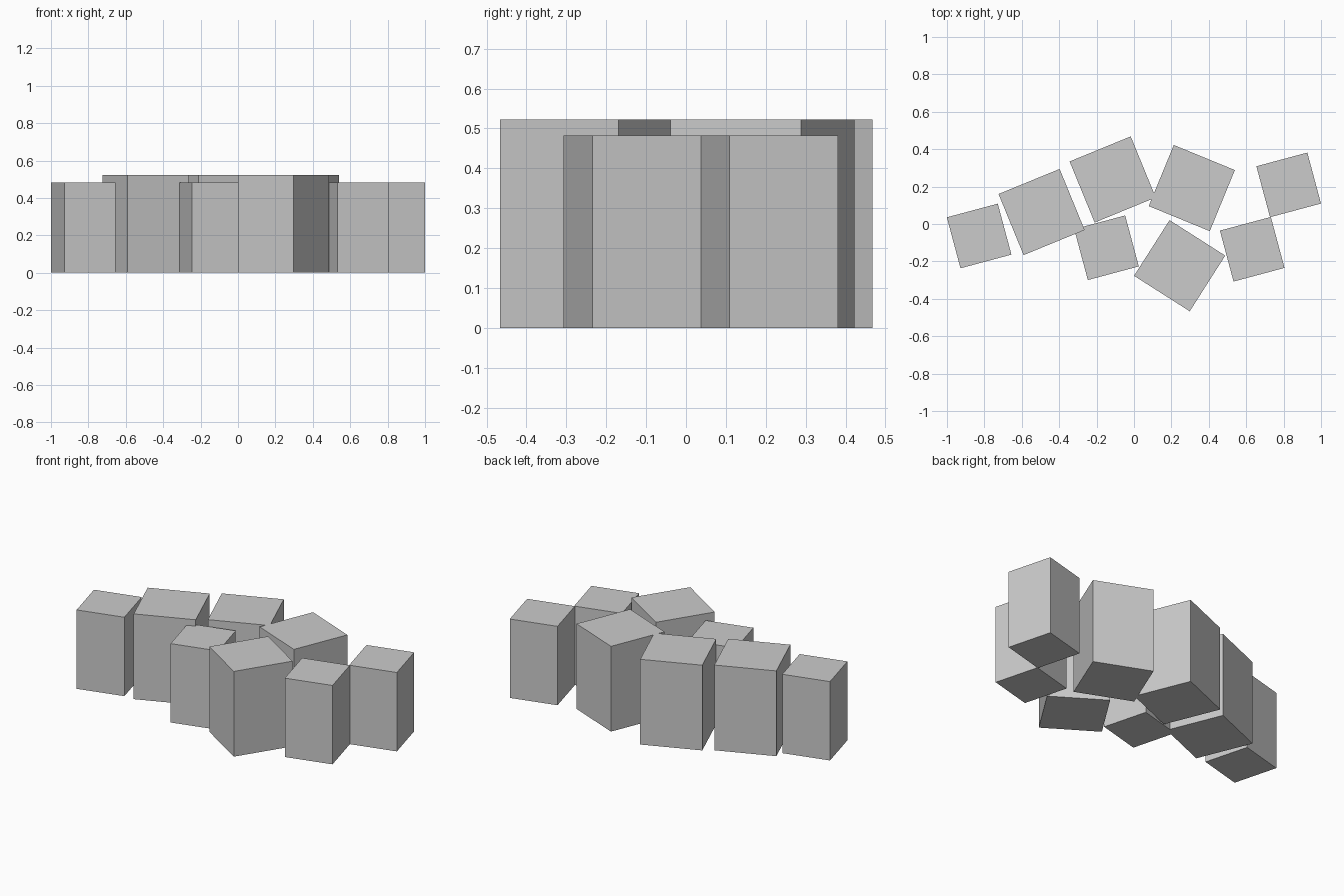
import bpy, math

if "Cube" in bpy.data.objects:
    bpy.data.objects.remove(bpy.data.objects["Cube"])

def block(name, x, y, side, height, angle):
    """Upright square block standing on the floor, turned about z."""
    bpy.ops.mesh.primitive_cube_add(size=1, location=(x, y, height / 2),
                                    rotation=(0, 0, math.radians(angle)))
    ob = bpy.context.object
    ob.name = name
    ob.scale = (side, side, height)

# large blocks: x, y, turn
for i, (x, y, a) in enumerate([(-0.494, 0.064, 22.3), (-0.114, 0.238, 22.3),
                               (0.244, -0.223, -32.5), (0.309, 0.192, -22.3)], 1):
    block(f"large_block_{i}", x, y, 0.353, 0.522, a)

# small blocks, all turned the same way
for i, (x, y) in enumerate([(-0.828, -0.064), (-0.147, -0.127),
                            (0.827, 0.209), (0.632, -0.135)], 1):
    block(f"small_block_{i}", x, y, 0.282, 0.483, 15)
